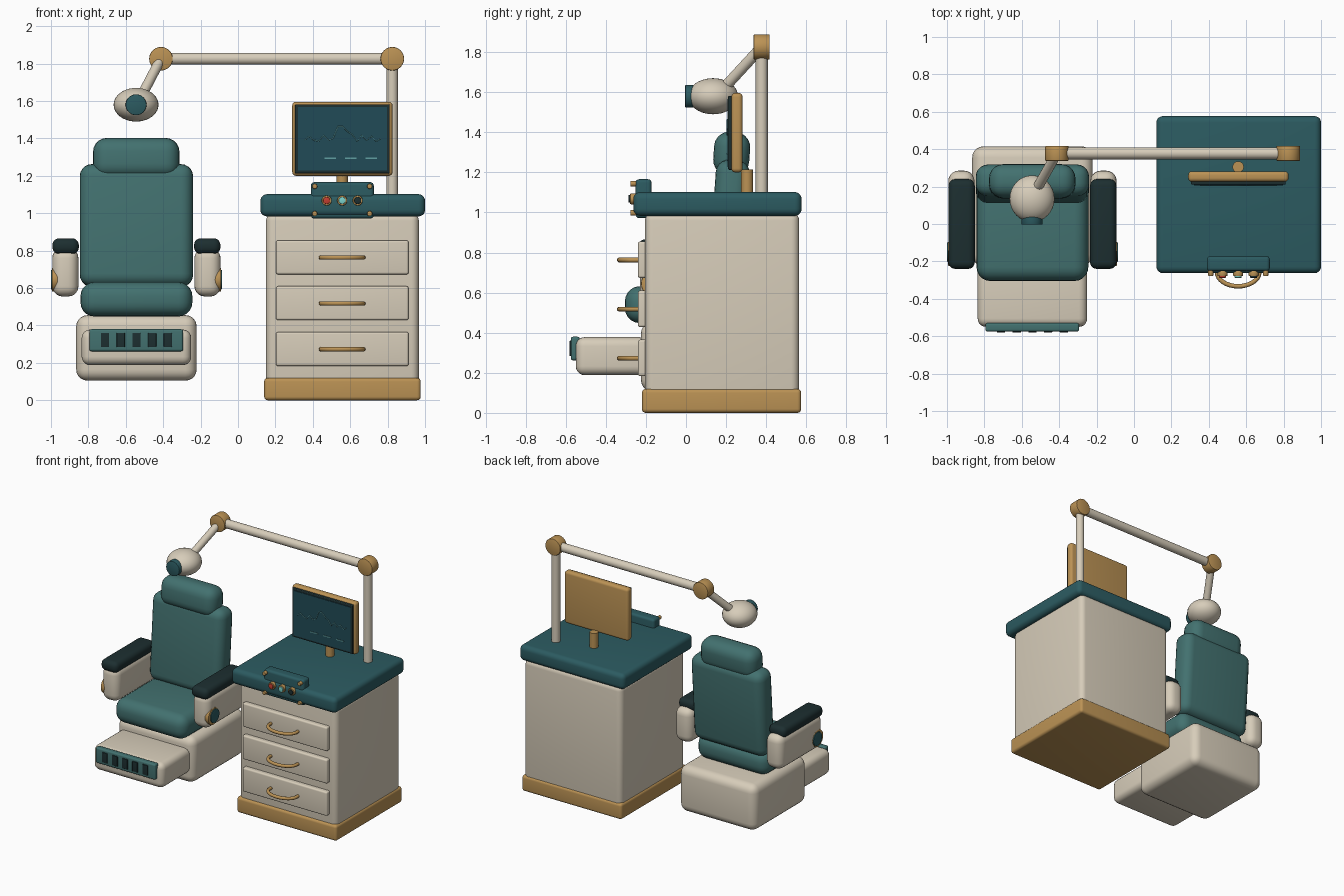
import bpy, bmesh
from math import pi, sin, cos, radians
from mathutils import Vector, Matrix

if "Cube" in bpy.data.objects:
    bpy.data.objects.remove(bpy.data.objects["Cube"])


def mat(name, *rgb):
    m = bpy.data.materials.new(name)
    m.diffuse_color = (*rgb, 1)
    m.use_nodes = True
    m.node_tree.nodes["Principled BSDF"].inputs["Base Color"].default_value = m.diffuse_color
    return m


CREAM = mat("cream", 0.68, 0.61, 0.49)
TEAL = mat("teal", 0.055, 0.165, 0.16)
DEEP = mat("deep_teal", 0.025, 0.105, 0.12)
GOLD = mat("gold", 0.5, 0.29, 0.09)
DARK = mat("dark", 0.012, 0.028, 0.03)
GLASS = mat("glass", 0.015, 0.07, 0.095)
RED = mat("red", 0.55, 0.05, 0.03)
CYAN = mat("cyan", 0.2, 0.65, 0.6)
TRACE = mat("trace", 0.12, 0.35, 0.36)


def finish(name, bm, material, angle=40):
    me = bpy.data.meshes.new(name)
    bm.to_mesh(me)
    bm.free()
    ob = bpy.data.objects.new(name, me)
    bpy.context.collection.objects.link(ob)
    me.materials.append(material)
    bpy.ops.object.select_all(action='DESELECT')
    ob.select_set(True)
    bpy.context.view_layer.objects.active = ob
    bpy.ops.object.shade_smooth_by_angle(angle=radians(angle))
    return ob


def box(name, x, y, z, material, bevel=0.0, tilt=0.0):
    """Rounded box from (min, max) ranges, optionally tilted about x."""
    bm = bmesh.new()
    bmesh.ops.create_cube(bm, size=1)
    bmesh.ops.scale(bm, vec=(x[1] - x[0], y[1] - y[0], z[1] - z[0]), verts=bm.verts)
    if bevel:
        bmesh.ops.bevel(bm, geom=bm.edges[:], offset=bevel, segments=5, profile=0.5, affect='EDGES')
    bmesh.ops.rotate(bm, matrix=Matrix.Rotation(radians(tilt), 3, 'X'), verts=bm.verts)
    bmesh.ops.translate(bm, vec=(sum(x) / 2, sum(y) / 2, sum(z) / 2), verts=bm.verts)
    return finish(name, bm, material)


def rod(name, a, b, r, material, bevel=0.0):
    """Cylinder from point a to point b."""
    a, b = Vector(a), Vector(b)
    bm = bmesh.new()
    bmesh.ops.create_cone(bm, cap_ends=True, segments=32, radius1=r, radius2=r, depth=(b - a).length)
    if bevel:
        rims = [e for e in bm.edges if any(len(f.verts) > 4 for f in e.link_faces)]
        bmesh.ops.bevel(bm, geom=rims, offset=bevel, segments=2, profile=0.5, affect='EDGES')
    rot = (b - a).to_track_quat('Z', 'Y').to_matrix().to_4x4()
    bm.transform(Matrix.Translation((a + b) / 2) @ rot)
    return finish(name, bm, material)


def wire(name, points, r, material):
    """Round tube along a path."""
    cu = bpy.data.curves.new(name, 'CURVE')
    cu.dimensions = '3D'
    cu.bevel_depth = r
    cu.bevel_resolution = 3
    cu.use_fill_caps = True
    sp = cu.splines.new('POLY')
    sp.points.add(len(points) - 1)
    for p, co in zip(sp.points, points):
        p.co = (*co, 1)
    cu.materials.append(material)
    ob = bpy.data.objects.new(name, cu)
    bpy.context.collection.objects.link(ob)
    return ob


# Cabinet
box("cabinet_plinth", (0.14, 0.977), (-0.22, 0.575), (0, 0.12), GOLD, 0.02)
box("cabinet_body", (0.15, 0.967), (-0.205, 0.565), (0.06, 1.0), CREAM, 0.04)
box("countertop", (0.12, 1.0), (-0.263, 0.577), (0.983, 1.102), DEEP, 0.035)

# Drawers with arched pulls
for i, z in enumerate((0.275, 0.52, 0.765)):
    box(f"drawer_front_{i}", (0.203, 0.912), (-0.24, -0.19), (z - 0.092, z + 0.09), CREAM, 0.012)
    arch = [(0.557 + 0.113 * cos(t * pi / 16), -0.258 - 0.075 * sin(t * pi / 16), z - 0.002) for t in range(17)]
    arch = [(0.67, -0.235, z - 0.002)] + arch + [(0.444, -0.235, z - 0.002)]
    wire(f"drawer_handle_{i}", arch, 0.012, GOLD)

# Control panel, its screws and buttons
box("control_panel", (0.39, 0.726), (-0.252, -0.172), (0.972, 1.166), DEEP, 0.018)
for i, x in enumerate((0.41, 0.704)):
    for j, z in enumerate((0.998, 1.144)):
        rod(f"panel_screw_{i}{j}", (x, -0.24, z), (x, -0.278, z), 0.014, GOLD, 0.004)
for i, (x, m) in enumerate(((0.474, RED), (0.557, CYAN), (0.64, DARK))):
    rod(f"button_ring_{i}", (x, -0.25, 1.068), (x, -0.279, 1.068), 0.027, GOLD, 0.004)
    rod(f"button_cap_{i}", (x, -0.26, 1.068), (x, -0.288, 1.068), 0.019, m, 0.004)

# Monitor
rod("monitor_neck", (0.557, 0.305, 1.09), (0.557, 0.305, 1.215), 0.03, GOLD)
box("monitor_frame", (0.29, 0.826), (0.226, 0.282), (1.2, 1.596), GOLD, 0.02)
box("monitor_bezel", (0.305, 0.811), (0.21, 0.24), (1.213, 1.582), DARK, 0.006)
box("monitor_screen", (0.32, 0.797), (0.206, 0.22), (1.228, 1.567), GLASS)
levels = (0, 2, 0, -.5, 2.5, 0, 1, 7, 7, 4.5, 3, -.5, 2.5, 0, 2, -.5, 1)
wire("screen_trace", [(0.355 + 0.0256 * i, 0.205, 1.39 + 0.0105 * h) for i, h in enumerate(levels)], 0.0025, TRACE)
for i in range(3):
    x = 0.463 + 0.109 * i
    box(f"screen_dash_{i}", (x, x + 0.062), (0.202, 0.21), (1.29, 1.297), TRACE)

# Lamp arm and head
elbow = (-0.412, 0.378, 1.826)
rod("lamp_post", (0.825, 0.378, 1.08), (0.825, 0.378, 1.82), 0.03, CREAM)
rod("lamp_boom", (0.825, 0.378, 1.826), elbow, 0.032, CREAM)
for name, x in (("post_joint", 0.825), ("elbow_joint", -0.412)):
    rod(name, (x, 0.338, 1.826), (x, 0.417, 1.826), 0.063, GOLD, 0.004)
rod("lamp_forearm", elbow, (-0.53, 0.17, 1.6), 0.027, CREAM)
bm = bmesh.new()
bmesh.ops.create_uvsphere(bm, u_segments=32, v_segments=20, radius=1)
bm.transform(Matrix.Translation((-0.545, 0.135, 1.58)) @ Matrix.Diagonal((0.12, 0.125, 0.09, 1)))
finish("lamp_head", bm, CREAM)
rod("lamp_lens", (-0.545, 0.06, 1.58), (-0.545, -0.004, 1.58), 0.056, DEEP, 0.004)

# Chair base and footrest
C = -0.543
box("chair_base", (-0.865, -0.221), (-0.225, 0.415), (0.105, 0.455), CREAM, 0.06)
box("footrest", (-0.836, -0.25), (-0.55, -0.19), (0.188, 0.378), CREAM, 0.045)
box("footrest_panel", (-0.795, -0.293), (-0.575, -0.53), (0.262, 0.38), TEAL, 0.012)
for i in range(5):
    x = C + 0.084 * (i - 2)
    box(f"footrest_slot_{i}", (x - 0.022, x + 0.022), (-0.581, -0.56), (0.284, 0.36), DARK, 0.003)

# Chair cushions
box("seat", (-0.842, -0.244), (-0.305, 0.25), (0.448, 0.632), TEAL, 0.075)
box("backrest", (-0.846, -0.24), (0.13, 0.3), (0.607, 1.262), TEAL, 0.065, -4)
box("headrest", (-0.775, -0.313), (0.138, 0.318), (1.185, 1.402), TEAL, 0.075, -4)

# Armrests, mirrored about the chair centre
for side, s in (("left", -1), ("right", 1)):
    def span(a, b):
        return tuple(sorted((C + s * a, C + s * b)))
    box(f"{side}_arm_body", span(0.31, 0.45), (-0.23, 0.285), (0.555, 0.815), CREAM, 0.055)
    box(f"{side}_arm_pad", span(0.308, 0.449), (-0.24, 0.24), (0.782, 0.866), DARK, 0.036)
    rod(f"{side}_arm_ring", (C + s * 0.42, -0.16, 0.645), (C + s * 0.452, -0.16, 0.645), 0.064, GOLD, 0.004)
    rod(f"{side}_arm_knob", (C + s * 0.43, -0.15, 0.645), (C + s * 0.458, -0.15, 0.645), 0.052, DEEP, 0.004)
